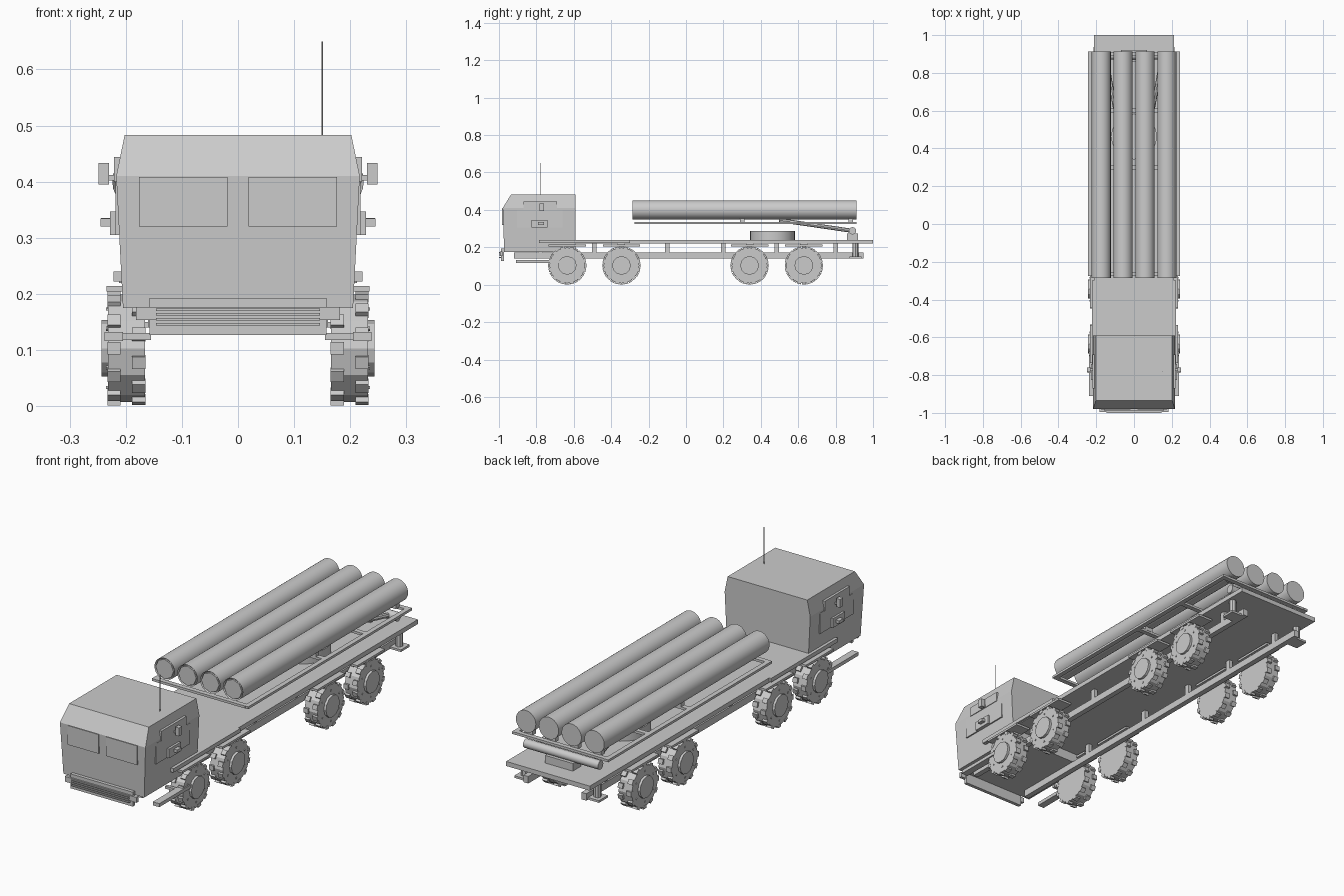
import bpy, bmesh, math
from mathutils import Vector, Matrix

cube = bpy.data.objects.get("Cube")
if cube:
    bpy.data.objects.remove(cube, do_unlink=True)

grey = bpy.data.materials.new("plain grey")
grey.use_nodes = True
grey.diffuse_color = (0.6, 0.6, 0.6, 1)
grey.node_tree.nodes["Principled BSDF"].inputs["Base Color"].default_value = (0.6, 0.6, 0.6, 1)


def finish(name, bm):
    bmesh.ops.recalc_face_normals(bm, faces=bm.faces)
    mesh = bpy.data.meshes.new(name)
    bm.to_mesh(mesh)
    bm.free()
    mesh.materials.append(grey)
    ob = bpy.data.objects.new(name, mesh)
    bpy.context.collection.objects.link(ob)
    return ob


def add_box(bm, x, y, z):
    size = [b - a for a, b in (x, y, z)]
    mid = [(a + b) / 2 for a, b in (x, y, z)]
    bmesh.ops.create_cube(bm, size=1, matrix=Matrix.Translation(mid) @ Matrix.Diagonal((*size, 1)))


def box(name, x, y, z):
    bm = bmesh.new()
    add_box(bm, x, y, z)
    return finish(name, bm)


def pair(name, x, y, z):
    for side, s in (("left", 1), ("right", -1)):
        box(side + "_" + name, sorted((s * x[0], s * x[1])), y, z)


def rod(name, a, b, r, sides=12, smooth=False):
    a, b = Vector(a), Vector(b)
    turn = (b - a).to_track_quat("Z", "Y").to_matrix().to_4x4()
    bm = bmesh.new()
    bmesh.ops.create_cone(bm, cap_ends=True, segments=sides, radius1=r, radius2=r,
                          depth=(b - a).length, matrix=Matrix.Translation((a + b) / 2) @ turn)
    if smooth:
        for f in bm.faces:
            f.smooth = len(f.verts) == 4
        for e in bm.edges:
            e.smooth = all(len(f.verts) == 4 for f in e.link_faces)
    return finish(name, bm)


# Cab: stacked rectangular sections (height, half width, front, back)
bm = bmesh.new()
rings = []
for z, w, front in ((0.175, 0.205, -0.972), (0.41, 0.217, -0.98), (0.483, 0.202, -0.935)):
    rings.append([bm.verts.new(p) for p in
                  ((-w, front, z), (w, front, z), (w, -0.59, z), (-w, -0.59, z))])
for lo, hi in zip(rings, rings[1:]):
    for i in range(4):
        j = (i + 1) % 4
        bm.faces.new((lo[i], lo[j], hi[j], hi[i]))
bm.faces.new(rings[0])
bm.faces.new(rings[-1])
finish("cab", bm)

pair("windscreen", (0.019, 0.176), (-0.983, -0.974), (0.32, 0.408))
rod("antenna", (0.15, -0.78, 0.48), (0.15, -0.78, 0.65), 0.0016, 6)

# Cab doors, mirrors and handles
pair("door_panel", (0.2, 0.218), (-0.904, -0.66), (0.305, 0.4))
pair("door_window", (0.2, 0.221), (-0.87, -0.69), (0.4, 0.444))
pair("door_box", (0.21, 0.228), (-0.825, -0.74), (0.305, 0.347))
pair("door_handle", (0.22, 0.245), (-0.79, -0.76), (0.32, 0.334))
pair("mirror", (0.23, 0.249), (-0.783, -0.76), (0.395, 0.433))
pair("mirror_arm", (0.205, 0.232), (-0.778, -0.765), (0.402, 0.412))

# Bumper with slatted grille
box("grille_panel", (-0.158, 0.158), (-0.988, -0.972), (0.127, 0.193))
box("bumper", (-0.182, 0.182), (-0.994, -0.98), (0.153, 0.177))
for i in range(4):
    z = 0.144 + i * 0.0085
    box("grille_slat", (-0.146, 0.146), (-1.0, -0.985), (z, z + 0.0045))

# Flat deck and chassis
box("deck", (-0.212, 0.212), (-0.78, 1.0), (0.219, 0.24))
box("cab_floor", (-0.2, 0.2), (-0.97, -0.78), (0.176, 0.22))
pair("chassis_rail", (0.135, 0.16), (-0.92, 0.95), (0.14, 0.172))
for y in (-0.78, -0.49, -0.1, 0.2, 0.485, 0.8):
    pair("chassis_post", (0.138, 0.157), (y - 0.012, y + 0.012), (0.17, 0.222))
pair("running_board", (0.205, 0.238), (-0.91, -0.66), (0.116, 0.132))
pair("board_bracket", (0.155, 0.21), (-0.75, -0.735), (0.118, 0.13))
pair("deck_side_rail", (0.205, 0.222), (-0.785, -0.3), (0.222, 0.24))

# Rear jacks
for s in (-1, 1):
    rod("jack_leg", (s * 0.185, 0.905, 0.15), (s * 0.185, 0.905, 0.222), 0.016, 8)
pair("jack_foot", (0.155, 0.215), (0.873, 0.937), (0.14, 0.15))


# Wheels: tyre, edge lugs and hub
def wheel(s, y):
    centre = Matrix.Translation((s * 0.199, y, 0.103))
    axis = Matrix.Rotation(math.pi / 2, 4, "Y")
    bm = bmesh.new()
    for r, depth, shift in ((0.096, 0.066, 0), (0.05, 0.088, 0)):
        hub = Matrix.Translation((s * (depth - 0.066) / 2, 0, 0))
        bmesh.ops.create_cone(bm, cap_ends=True, segments=12, radius1=r, radius2=r,
                              depth=depth if r > 0.06 else 0.022,
                              matrix=centre @ hub @ axis if r > 0.06
                              else centre @ Matrix.Translation((s * 0.033, 0, 0)) @ axis)
    for i in range(24):
        spin = Matrix.Rotation(i * math.tau / 24, 4, "X")
        edge = 0.022 if i % 2 else -0.022
        place = Matrix.Translation((edge, 0, 0.0945)) @ Matrix.Diagonal((0.024, 0.022, 0.015, 1))
        bmesh.ops.create_cube(bm, size=1, matrix=centre @ spin @ place)
    for i in range(6):
        spin = Matrix.Rotation(i * math.tau / 6, 4, "X")
        place = Matrix.Translation((s * 0.033, 0, 0.07)) @ Matrix.Diagonal((0.006, 0.006, 0.006, 1))
        bmesh.ops.create_cube(bm, size=1, matrix=centre @ spin @ place)
    finish("wheel", bm)


for y in (-0.635, -0.345, 0.34, 0.63):
    for s in (-1, 1):
        wheel(s, y)
    pair("fender", (0.16, 0.234), (y - 0.1, y + 0.1), (0.204, 0.214))
    pair("fender_bracket", (0.165, 0.205), (y - 0.02, y + 0.02), (0.213, 0.221))

# Turntable and lifting arms
rod("turntable", (0, 0.463, 0.238), (0, 0.463, 0.288), 0.121, 24, True)
rod("lift_roller", (-0.19, 0.89, 0.288), (0.19, 0.89, 0.288), 0.02, 12, True)
box("roller_mount", (-0.07, 0.07), (0.86, 0.92), (0.238, 0.275))
for s in (-1, 1):
    rod("lift_arm", (s * 0.08, 0.5, 0.345), (s * 0.15, 0.89, 0.288), 0.011, 8)

# Launch frame
pair("frame_side", (0.222, 0.244), (-0.275, 0.912), (0.324, 0.335))
for y in (-0.265, 0.3, 0.6, 0.9):
    box("frame_crossbar", (-0.23, 0.23), (y - 0.011, y + 0.011), (0.324, 0.335))
for y in (0.3, 0.88):
    for i in range(4):
        x = -0.1735 + i * 0.1157
        box("tube_cradle", (x - 0.02, x + 0.02), (y - 0.012, y + 0.012), (0.333, 0.356))

# Launch tubes with a recessed front cover
for i in range(4):
    x = -0.1735 + i * 0.1157
    tube = rod("launch_tube", (x, -0.285, 0.4), (x, 0.912, 0.4), 0.0505, 24, True)
    bm = bmesh.new()
    bm.from_mesh(tube.data)
    front = min(bm.faces, key=lambda f: f.calc_center_median().y)
    bmesh.ops.inset_region(bm, faces=[front], thickness=0.005, depth=0)
    bmesh.ops.translate(bm, verts=front.verts, vec=(0, 0.008, 0))
    bm.to_mesh(tube.data)
    bm.free()
    rod("tube_cover", (x, -0.284, 0.4), (x, -0.27, 0.4), 0.045, 8)
